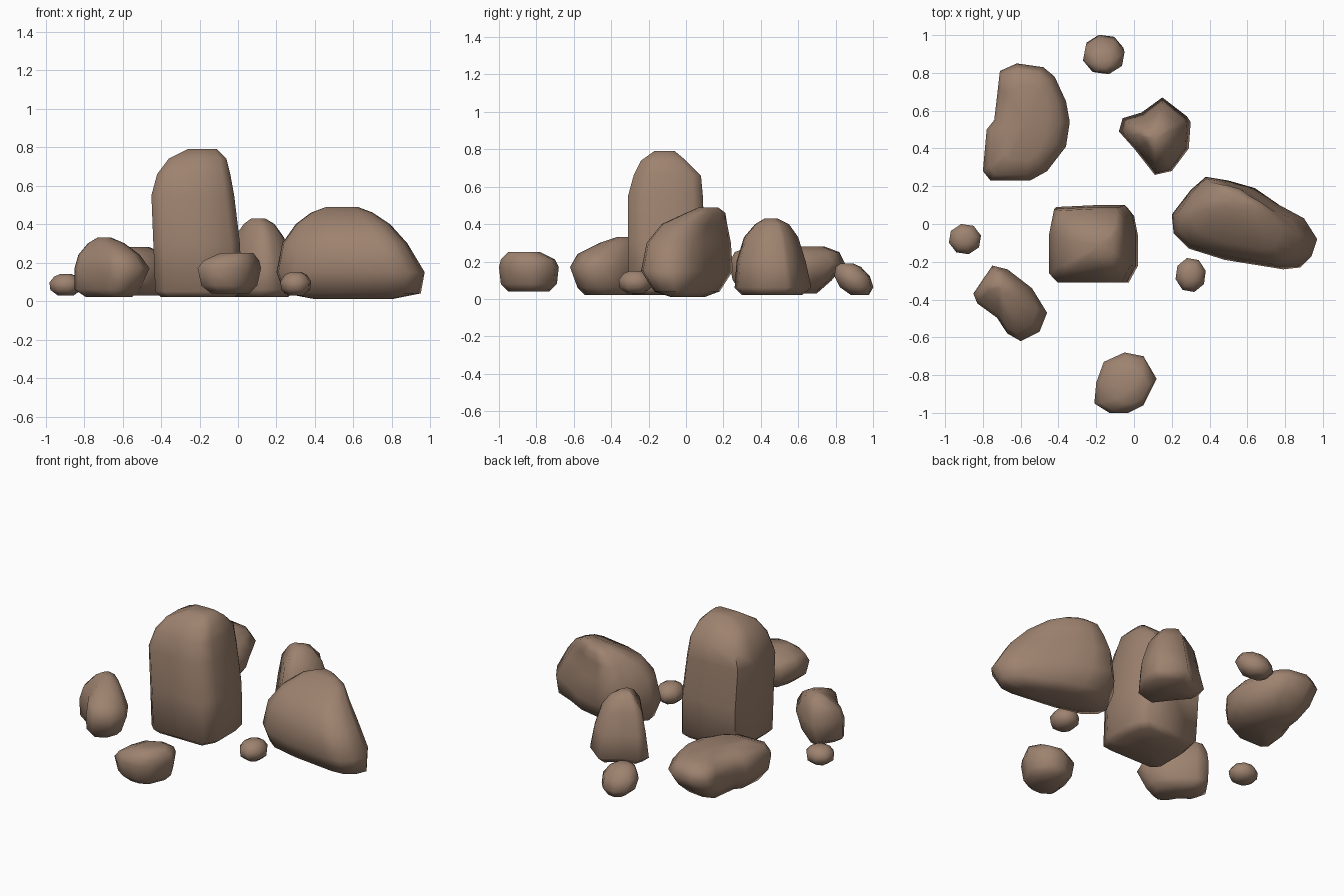
import bpy
import bmesh
import math

default_cube = bpy.data.objects.get("Cube")
if default_cube:
    bpy.data.objects.remove(default_cube, do_unlink=True)

# One earthy colour for every stone
stone = bpy.data.materials.new("brown_stone")
stone_colour = (.34, .225, .16, 1)
stone.diffuse_color = stone_colour
stone.use_nodes = True
for node in stone.node_tree.nodes:
    if node.type == "BSDF_PRINCIPLED":
        node.inputs["Base Color"].default_value = stone_colour
        node.inputs["Roughness"].default_value = .9


def bounds(outline):
    """Left, right, front and back limits of a plan outline."""
    xs, ys = zip(*outline)
    return min(xs), max(xs), min(ys), max(ys)


def fit_outline(outline, limits):
    """Stretch a plan outline so that it fills the given limits."""
    left, right, front, back = bounds(outline)
    new_left, new_right, new_front, new_back = limits
    fitted = []
    for x, y in outline:
        u = (x - left) / (right - left)
        v = (y - front) / (back - front)
        fitted.append((new_left + u * (new_right - new_left),
                       new_front + v * (new_back - new_front)))
    return fitted


def make_rock(name, outline, layers):
    """Loft a plan outline through layers: height, then optional limits.
    A layer without limits uses the outline at full size."""
    bm = bmesh.new()
    rings = []
    for height, *limits in layers:
        ring_points = fit_outline(outline, limits or bounds(outline))
        rings.append([bm.verts.new((x, y, height)) for x, y in ring_points])

    # Side walls between neighbouring rings
    count = len(outline)
    for lower, upper in zip(rings, rings[1:]):
        for i in range(count):
            j = (i + 1) % count
            bm.faces.new((lower[i], lower[j], upper[j], upper[i]))

    # Caps: fans around the middle of the first and last ring
    for ring in (rings[0], rings[-1]):
        cap = bm.faces.new(ring)
        bmesh.ops.poke(bm, faces=[cap])

    bmesh.ops.recalc_face_normals(bm, faces=bm.faces)
    mesh = bpy.data.meshes.new(name)
    bm.to_mesh(mesh)
    bm.free()
    mesh.materials.append(stone)

    rock = bpy.data.objects.new(name, mesh)
    bpy.context.collection.objects.link(rock)
    bpy.ops.object.select_all(action="DESELECT")
    rock.select_set(True)
    bpy.context.view_layer.objects.active = rock
    bpy.ops.object.shade_smooth_by_angle(angle=math.radians(75))
    return rock


def make_pebble(name, limits, bottom, top, lean=0, sides=8):
    """Small rounded stone; its upper part leans towards the front."""
    left, right, front, back = limits
    outline = []
    for i in range(sides):
        angle = math.tau * (i + .3) / sides
        outline.append((math.cos(angle), math.sin(angle)))
    outline = fit_outline(outline, limits)
    layers = []
    for level, inset in ((0, .25), (.25, .03), (.6, 0), (.88, .14), (1, .32)):
        dx = inset * (right - left)
        dy = inset * (back - front)
        shift = lean * (level - .5)
        layers.append((bottom + level * (top - bottom), left + dx, right - dx,
                       front + dy - shift, back - dy - shift))
    return make_rock(name, outline, layers)


# Tall standing stone
make_rock(
    "standing_stone",
    [(-.42, .09), (-.2, .1), (-.04, .1), (.0, .05), (.02, -.05), (.02, -.22),
     (-.03, -.31), (-.2, -.31), (-.4, -.31), (-.45, -.26), (-.45, -.05)],
    [(.02, -.4, -.02, -.28, .06),
     (.05, -.43, .02, -.31, .09),
     (.3, -.44, .01, -.31, .1),
     (.55, -.45, -.02, -.31, .09),
     (.66, -.42, -.04, -.28, .08),
     (.74, -.36, -.06, -.24, .0),
     (.79, -.26, -.11, -.17, -.06)])

# Large boulder with its crest towards the back
make_rock(
    "large_boulder",
    [(.2, .05), (.21, -.05), (.29, -.13), (.48, -.19), (.79, -.24),
     (.88, -.23), (.94, -.17), (.97, -.08), (.9, .03), (.77, .1),
     (.64, .19), (.5, .23), (.38, .25), (.3, .18)],
    [(.01, .4, .8, -.08, .1),
     (.04, .24, .95, -.17, .18),
     (.15,),
     (.3, .23, .88, -.21, .24),
     (.4, .3, .79, -.13, .22),
     (.46, .38, .7, .0, .21),
     (.49, .46, .62, .07, .17)])

# Long low boulder at the back
make_rock(
    "long_boulder",
    [(-.62, .85), (-.48, .83), (-.42, .78), (-.36, .65), (-.34, .54),
     (-.36, .41), (-.46, .28), (-.55, .23), (-.76, .23), (-.8, .28),
     (-.78, .5), (-.74, .55), (-.72, .72), (-.71, .81)],
    [(.03, -.74, -.4, .3, .7),
     (.1, -.79, -.35, .25, .78),
     (.19,),
     (.25, -.77, -.39, .26, .82),
     (.28, -.68, -.46, .34, .74)])

# Upright boulder at the back
make_rock(
    "upright_boulder",
    [(-.08, .49), (-.06, .56), (.04, .59), (.15, .67), (.28, .57),
     (.3, .54), (.29, .4), (.2, .28), (.11, .26), (.0, .4)],
    [(.02, -.03, .26, .3, .62),
     (.06,),
     (.2, -.05, .28, .27, .64),
     (.33, -.02, .24, .31, .6),
     (.4, .03, .19, .37, .55),
     (.43, .07, .14, .42, .49)])

# Slanted boulder at the front
make_rock(
    "slanted_boulder",
    [(-.75, -.22), (-.67, -.24), (-.54, -.34), (-.46, -.47), (-.5, -.57),
     (-.6, -.62), (-.67, -.58), (-.72, -.5), (-.83, -.42), (-.85, -.37)],
    [(.02, -.79, -.55, -.54, -.28),
     (.06, -.85, -.51, -.58, -.24),
     (.17,),
     (.24, -.83, -.51, -.58, -.23),
     (.3, -.78, -.59, -.46, -.25),
     (.33, -.73, -.66, -.37, -.3)])

# Squat boulder at the front
make_rock(
    "squat_boulder",
    [(-.05, -.68), (.05, -.7), (.12, -.82), (.05, -.96), (-.03, -1),
     (-.13, -1), (-.21, -.95), (-.2, -.84), (-.16, -.73)],
    [(.04, -.14, .06, -.95, -.73),
     (.08, -.19, .1, -.99, -.69),
     (.17,),
     (.21, -.18, .11, -.99, -.7),
     (.25, -.09, .08, -.95, -.78)])

# Small loose stones
make_pebble("left_pebble", (-.98, -.81, -.16, .0), .03, .14)
make_pebble("front_pebble", (.22, .38, -.36, -.18), .03, .15)
make_pebble("back_pebble", (-.27, -.05, .8, .99), .02, .19, lean=.07)
